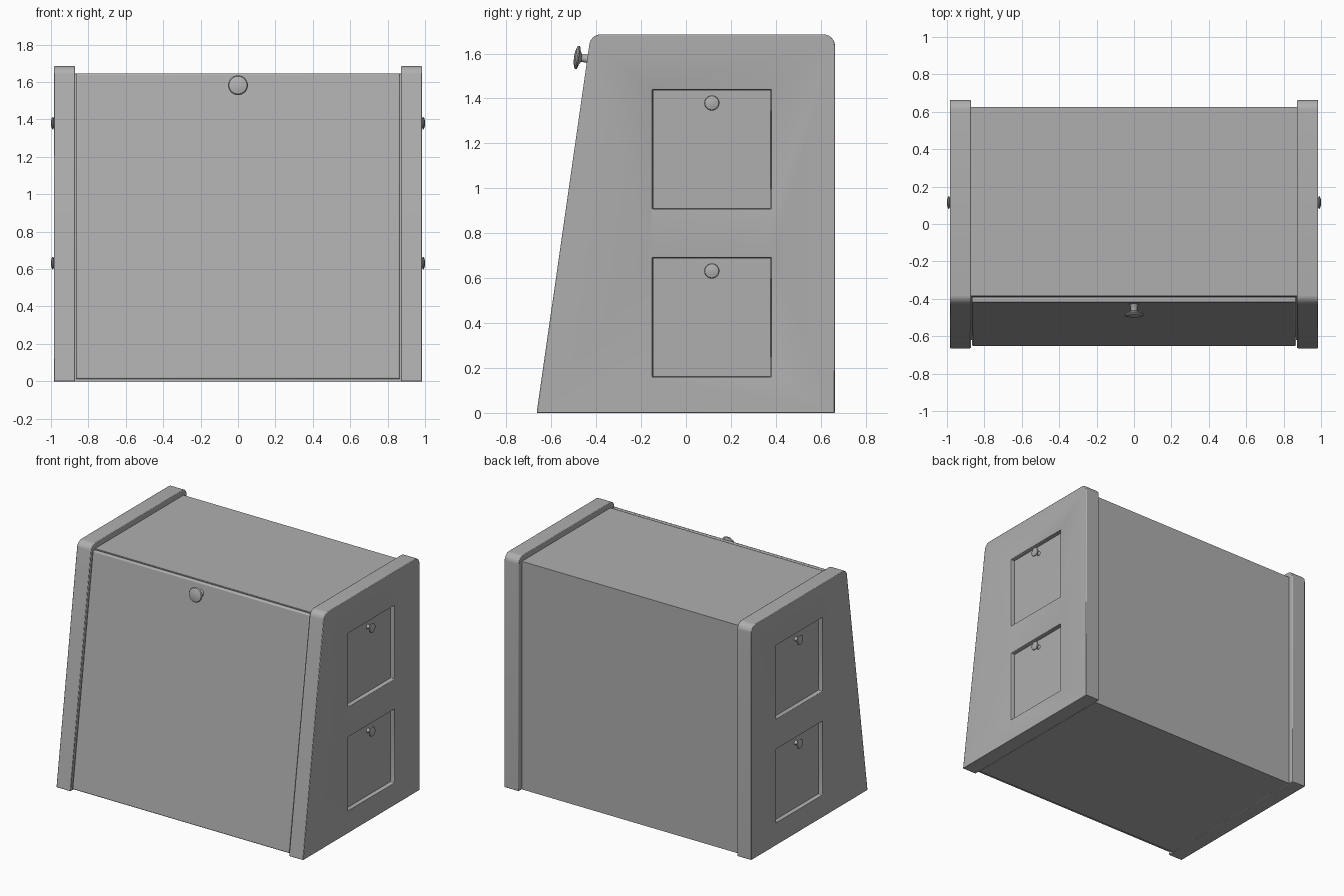
import bpy, bmesh, math
from mathutils import Vector, Matrix

if "Cube" in bpy.data.objects:
    bpy.data.objects.remove(bpy.data.objects["Cube"], do_unlink=True)

GREY = (0.43, 0.43, 0.43, 1)
paint = bpy.data.materials.new("plain_grey")
paint.use_nodes = True
paint.diffuse_color = GREY
paint.node_tree.nodes["Principled BSDF"].inputs["Base Color"].default_value = GREY


def finish(name, bm, bevel=0.0):
    """Turn a bmesh into a shaded, optionally bevelled object."""
    bmesh.ops.recalc_face_normals(bm, faces=bm.faces)
    mesh = bpy.data.meshes.new(name)
    bm.to_mesh(mesh)
    bm.free()
    mesh.materials.append(paint)
    obj = bpy.data.objects.new(name, mesh)
    bpy.context.collection.objects.link(obj)
    if bevel:
        soften(obj, bevel)
    bpy.ops.object.select_all(action="DESELECT")
    obj.select_set(True)
    bpy.context.view_layer.objects.active = obj
    bpy.ops.object.shade_smooth_by_angle(angle=math.radians(35))
    return obj


def soften(obj, width):
    """Add a narrow bevel on the sharp edges."""
    mod = obj.modifiers.new("soft_edges", "BEVEL")
    mod.width, mod.segments = width, 2
    mod.limit_method, mod.angle_limit = "ANGLE", math.radians(40)


def prism(name, outline, x0, x1, bevel=0.0):
    """Extrude a (y, z) outline along x."""
    bm = bmesh.new()
    face = bm.faces.new([bm.verts.new((x0, y, z)) for y, z in outline])
    side = bmesh.ops.extrude_face_region(bm, geom=[face])["geom"]
    verts = [g for g in side if isinstance(g, bmesh.types.BMVert)]
    bmesh.ops.translate(bm, verts=verts, vec=(x1 - x0, 0, 0))
    return finish(name, bm, bevel)


def rect(y0, y1, z0, z1):
    return [(y0, z0), (y1, z0), (y1, z1), (y0, z1)]


def rounded(corner, before, after, radius, steps=6):
    """Arc that replaces an outline corner."""
    c = Vector(corner)
    a, b = (Vector(before) - c).normalized(), (Vector(after) - c).normalized()
    half = a.angle(b) / 2
    centre = c + (a + b).normalized() * radius / math.sin(half)
    p = c + a * radius / math.tan(half) - centre
    q = c + b * radius / math.tan(half) - centre
    arc = [p.lerp(q, i / steps).normalized() * radius for i in range(steps + 1)]
    return [tuple(centre + v) for v in arc]


def knob(name, base, axis, radius, length):
    """Lathe a mushroom knob standing on base along axis."""
    profile = [(0.5, 0), (0.34, 0.2), (0.32, 0.5), (0.55, 0.62), (0.95, 0.7),
               (1, 0.78), (0.9, 0.88), (0.5, 0.97), (0, 1)]
    bm = bmesh.new()
    verts = [bm.verts.new((r * radius, 0, h * length)) for r, h in profile]
    edges = [bm.edges.new(pair) for pair in zip(verts, verts[1:])]
    bmesh.ops.spin(bm, geom=verts + edges, cent=(0, 0, 0), axis=(0, 0, 1),
                   angle=math.tau, steps=32)
    bmesh.ops.remove_doubles(bm, verts=bm.verts, dist=1e-5)
    turn = Vector(axis).to_track_quat("Z", "Y").to_matrix().to_4x4()
    bmesh.ops.transform(bm, matrix=Matrix.Translation(base) @ turn, verts=bm.verts)
    return finish(name, bm)


# Side panels: sloped front edge, rounded top corners, two drawer recesses each
foot, heel = (-0.665, 0), (0.663, 0)
top_front, top_back = (-0.424, 1.685), (0.663, 1.685)
side_outline = ([foot, heel] + rounded(top_back, heel, top_front, 0.05)
                + rounded(top_front, top_back, foot, 0.05))
drawers = {"lower": 0.16, "upper": 0.908}
D0, D1, SIZE = -0.15, 0.38, 0.532
FACE, OUT = 0.955, 0.985

for s, side in ((1, "left"), (-1, "right")):
    panel = prism(f"{side}_side_panel", side_outline, s * 0.872, s * OUT)
    for level, z in drawers.items():
        cutter = prism("recess_cutter", rect(D0, D1, z, z + SIZE), s * 0.945, s * 1.05)
        cutter.hide_render = True
        mod = panel.modifiers.new("recess", "BOOLEAN")
        mod.operation, mod.solver, mod.object = "DIFFERENCE", "EXACT", cutter
        bpy.context.view_layer.objects.active = panel
        bpy.ops.object.modifier_apply(modifier=mod.name)
        bpy.data.objects.remove(cutter, do_unlink=True)
        # Drawer front sits in the recess with a hairline gap
        gap = 0.003
        prism(f"{side}_{level}_drawer", rect(D0 + gap, D1 - gap, z + gap, z + SIZE - gap),
              s * 0.94, s * FACE)
        knob(f"{side}_{level}_drawer_knob", (s * FACE, 0.115, z + 0.472),
             (s, 0, 0), 0.034, 0.045)
    soften(panel, 0.004)

# Cabinet body between the side panels
slope = (top_front[0] - foot[0]) / top_front[1]
TOP = 1.645


def front(z, inset):
    return (foot[0] + slope * z + inset, z)


prism("cabinet_body", [front(0, 0.046), (0.625, 0), (0.625, TOP), front(TOP, 0.046)],
      -0.873, 0.873)

# Sloped front door
prism("front_door", [front(0.012, 0.01), front(0.012, 0.04), front(TOP, 0.04), front(TOP, 0.01)],
      -0.867, 0.867, bevel=0.008)
normal = Vector((0, -1, slope)).normalized()
knob("front_door_knob", Vector((0, *front(1.575, 0.01))), normal, 0.053, 0.07)
